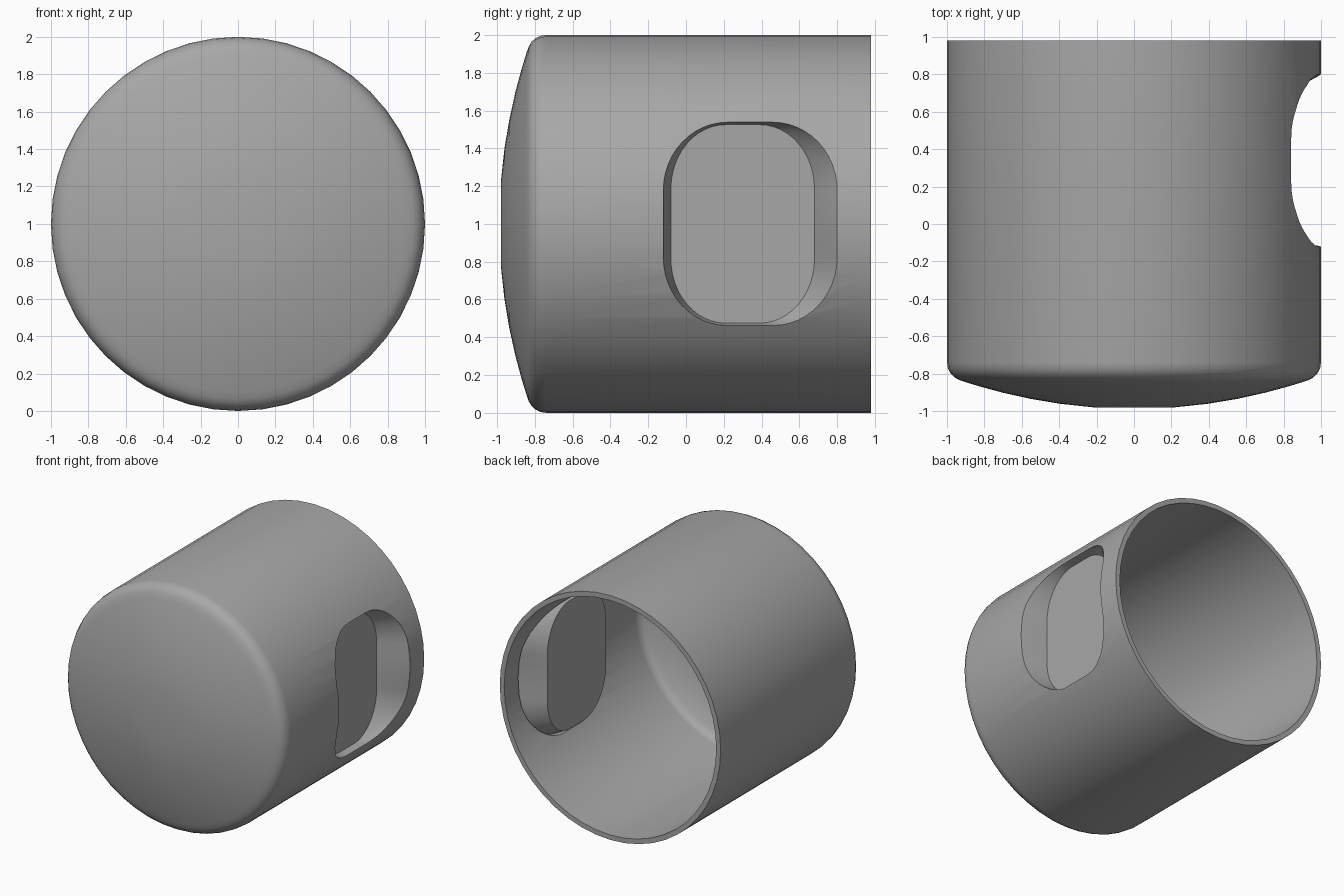
import bpy, bmesh, math

if "Cube" in bpy.data.objects:
    bpy.data.objects.remove(bpy.data.objects["Cube"])

SEG = 48
PANEL_X = 0.78

grey = bpy.data.materials.new("dark_grey")
grey.diffuse_color = (0.39, 0.39, 0.39, 1)
grey.use_nodes = True
grey.node_tree.nodes["Principled BSDF"].inputs["Base Color"].default_value = grey.diffuse_color


def make(name, verts, faces):
    me = bpy.data.meshes.new(name)
    me.from_pydata(verts, [], faces)
    me.materials.append(grey)
    me.update()
    ob = bpy.data.objects.new(name, me)
    bpy.context.collection.objects.link(ob)
    return ob


def activate(ob):
    bpy.ops.object.select_all(action='DESELECT')
    ob.select_set(True)
    bpy.context.view_layer.objects.active = ob


def fix_normals(ob):
    bm = bmesh.new()
    bm.from_mesh(ob.data)
    bmesh.ops.recalc_face_normals(bm, faces=bm.faces)
    bm.to_mesh(ob.data)
    bm.free()


def smooth(ob, angle=30):
    activate(ob)
    bpy.ops.object.shade_smooth_by_angle(angle=math.radians(angle))


def loft(name, rings, cap_start=True, cap_end=True):
    n = len(rings[0])
    verts = [p for r in rings for p in r]
    faces = [(k * n + i, k * n + (i + 1) % n, (k + 1) * n + (i + 1) % n, (k + 1) * n + i)
             for k in range(len(rings) - 1) for i in range(n)]
    if cap_start:
        faces.append(tuple(reversed(range(n))))
    if cap_end:
        faces.append(tuple(range((len(rings) - 1) * n, len(rings) * n)))
    return make(name, verts, faces)


def outline(cy, hy, hz, ry, rz, n=12):
    """Rounded rectangle in y/z with elliptical corners, split along its straight sides."""
    pts = []
    for q, (sy, sz) in enumerate([(1, 1), (-1, 1), (-1, -1), (1, -1)]):
        for i in range(n + 1):
            a = math.pi / 2 * (q + i / n)
            pts.append((cy + sy * (hy - ry) + ry * math.cos(a),
                        1 + sz * (hz - rz) + rz * math.sin(a)))
    out = []
    for i, p in enumerate(pts):
        out.append(p)
        if i % (n + 1) == n:
            q = pts[(i + 1) % len(pts)]
            out += [(p[0] + (q[0] - p[0]) * t / 4, p[1] + (q[1] - p[1]) * t / 4) for t in (1, 2, 3)]
    return out


def wall_x(z):
    return math.sqrt(1 - (z - 1) ** 2)


# Cup shell: outer and inner profile (radius, y) revolved about the y axis
def dome(r, tip):
    return (r, tip + 0.145 * (r * r - 0.05) / 0.82)


def fillet(cr, cy, rad):
    return [(cr + rad * math.sin(a), cy - rad * math.cos(a))
            for a in [math.radians(d) for d in (22, 38, 54, 72, 90)]]


outer = [(0.22, -0.98)] + [dome(r, -0.98) for r in (0.4, 0.55, 0.7, 0.82, 0.9)] + fillet(0.9, -0.74, 0.1)
inner = [(0.22, -0.94)] + [dome(r, -0.94) for r in (0.4, 0.55, 0.7, 0.82)] + fillet(0.88, -0.71, 0.08)
profile = outer + [(1, 0.98), (0.96, 0.98)] + inner[::-1]
rings = [[(r * math.cos(2 * math.pi * i / SEG), y, 1 + r * math.sin(2 * math.pi * i / SEG))
          for i in range(SEG)] for r, y in profile]
shell = loft("cup_shell", rings)
fix_normals(shell)

# Opening through the right wall
rim = outline(0.34, 0.46, 0.538, 0.34, 0.36)
floor = outline(0.30, 0.38, 0.525, 0.29, 0.34)
cutter = loft("opening_cutter", [[(x, y, z) for y, z in rim] for x in (0.5, 1.3)])
fix_normals(cutter)
cutter.hide_render = True
mod = shell.modifiers.new("opening", 'BOOLEAN')
mod.operation = 'DIFFERENCE'
mod.solver = 'EXACT'
mod.object = cutter
activate(shell)
bpy.ops.object.modifier_apply(modifier=mod.name)
bpy.data.objects.remove(cutter)
smooth(shell)

# Recessed pocket: rounded lip, tapering sides and flat floor
top = [(wall_x(z) - 0.003, y, z) for y, z in rim]
base = [(PANEL_X, y, z) for y, z in floor]
lip = [(a[0] - 0.015, a[1] + (b[1] - a[1]) * 0.1, a[2] + (b[2] - a[2]) * 0.3)
       for a, b in zip(top, base)]
pocket = loft("recessed_pocket", [top, lip, base], cap_start=False)
fix_normals(pocket)
if pocket.data.polygons[-1].normal.x < 0:
    pocket.data.flip_normals()
smooth(pocket)
